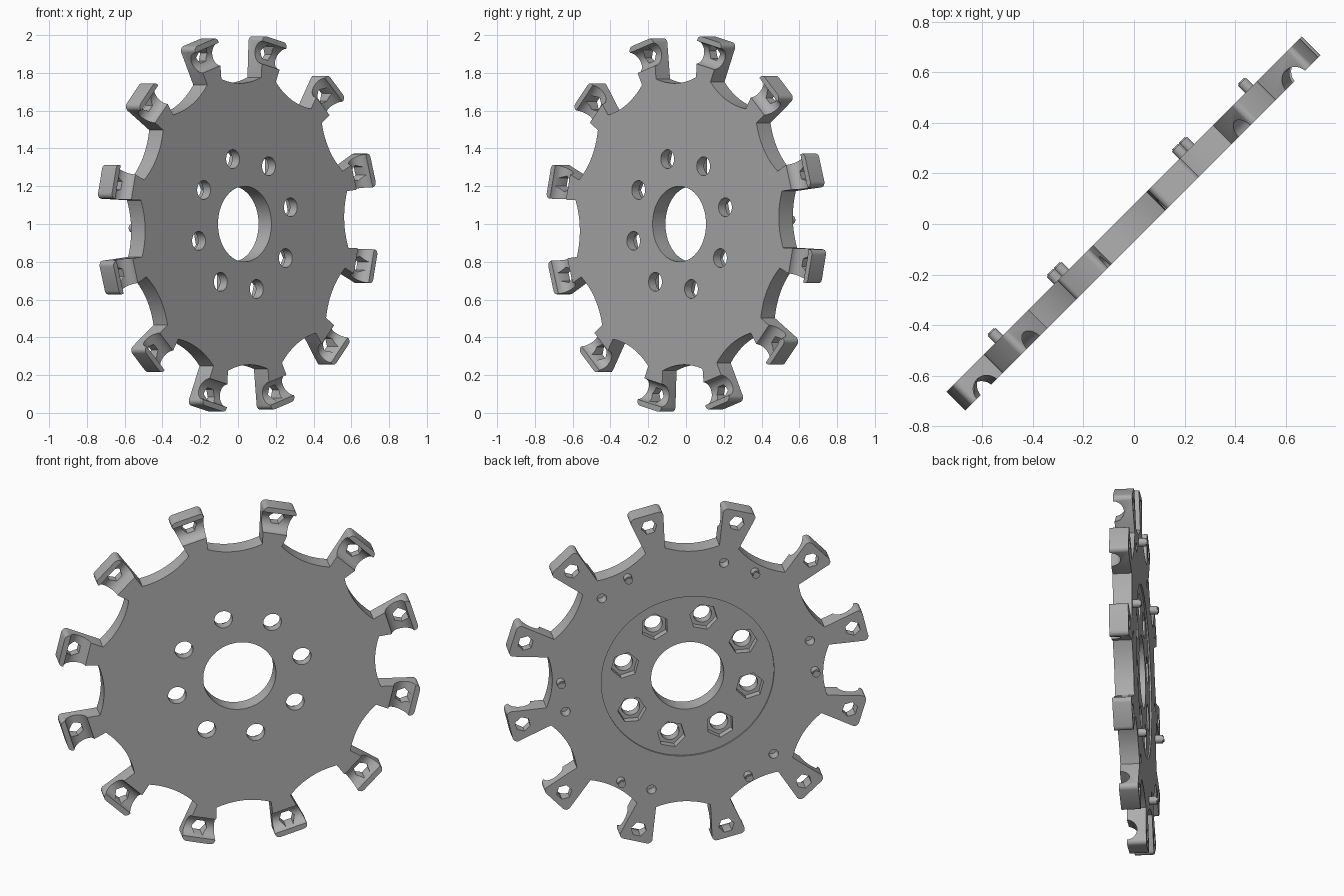
import bpy, bmesh
from math import sin, cos, pi, radians, sqrt
from mathutils import Matrix, Vector

if "Cube" in bpy.data.objects:
    bpy.data.objects.remove(bpy.data.objects["Cube"], do_unlink=True)

# One grey material
grey = bpy.data.materials.new("plain_grey")
grey.use_nodes = True
colour = (0.42, 0.42, 0.42, 1)
grey.diffuse_color = colour
grey.node_tree.nodes["Principled BSDF"].inputs["Base Color"].default_value = colour

ARMS = 12
PITCH = 2 * pi / ARMS
TURN = radians(1.8)             # small twist of the whole wheel
FRONT, BACK = 0.05, -0.055      # the wheel is built flat, its front facing +z
ROOT_R, TIP_R = 0.785, 1.004
ROOT_W, TIP_W = 0.055, 0.092    # half widths of an arm

# Local axes to world: disc stands upright, turned halfway between front and right
STAND = Matrix.Translation((0, 0, 1)) @ Matrix((
    (sqrt(0.5), 0, sqrt(0.5), 0),
    (sqrt(0.5), 0, -sqrt(0.5), 0),
    (0, 1, 0, 0),
    (0, 0, 0, 1)))


def make_object(name, bm):
    mesh = bpy.data.meshes.new(name)
    bmesh.ops.recalc_face_normals(bm, faces=bm.faces)
    bm.to_mesh(mesh)
    bm.free()
    mesh.materials.append(grey)
    obj = bpy.data.objects.new(name, mesh)
    bpy.context.collection.objects.link(obj)
    return obj


def add_cylinder(bm, radius, low, high, sides, matrix):
    place = matrix @ Matrix.Translation((0, 0, (low + high) / 2))
    return bmesh.ops.create_cone(bm, cap_ends=True, segments=sides, radius1=radius,
                                 radius2=radius, depth=high - low, matrix=place)["verts"]


def ring(count, start, radius):
    """Placements spaced evenly on a circle, local x pointing outwards."""
    return [Matrix.Rotation(start + i * 2 * pi / count, 4, 'Z') @ Matrix.Translation((radius, 0, 0))
            for i in range(count)]


def select_only(obj):
    bpy.ops.object.select_all(action='DESELECT')
    obj.select_set(True)
    bpy.context.view_layer.objects.active = obj


def cut(target, places, radius, low, high, sides):
    bm = bmesh.new()
    for place in places:
        add_cylinder(bm, radius, low, high, sides, place)
    cutter = make_object("cutter", bm)
    cutter.hide_render = True
    mod = target.modifiers.new("cut", 'BOOLEAN')
    mod.operation = 'DIFFERENCE'
    mod.solver = 'EXACT'
    mod.object = cutter
    select_only(target)
    bpy.ops.object.modifier_apply(modifier=mod.name)
    bpy.data.objects.remove(cutter, do_unlink=True)


# Outline of one arm followed by the scalloped rim up to the next arm
def arm_outline():
    points = [Vector((ROOT_R, -ROOT_W))]
    round_r = 0.025
    for side, first in ((-1, -pi / 2), (1, 0)):
        for i in range(5):
            a = first + i * pi / 8
            points.append(Vector((TIP_R - round_r + round_r * cos(a),
                                  side * (TIP_W - round_r) + round_r * sin(a))))
    points.append(Vector((ROOT_R, ROOT_W)))
    start = points[-1]
    end = Matrix.Rotation(PITCH, 2) @ points[0]
    inward = -(start + end).normalized()
    for i in range(1, 12):
        t = i / 12
        points.append(start.lerp(end, t) + inward * 0.027 * 4 * t * (1 - t))
    return points


# Wheel plate
bm = bmesh.new()
verts = []
for k in range(ARMS):
    spin = Matrix.Rotation(TURN + (k + 0.5) * PITCH, 2)
    for p in arm_outline():
        q = spin @ p
        verts.append(bm.verts.new((q.x, q.y, BACK)))
face = bm.faces.new(verts)
extruded = bmesh.ops.extrude_face_region(bm, geom=[face])["geom"]
bmesh.ops.translate(bm, vec=(0, 0, FRONT - BACK),
                    verts=[g for g in extruded if isinstance(g, bmesh.types.BMVert)])
plate = make_object("wheel_plate", bm)

centre = [Matrix.Identity(4)]
bolts = ring(8, radians(14.5), 0.355)
arm_start = TURN + PITCH / 2

# Shallow round recess on the back, hub hole, bolt holes with hexagonal nut pockets
cut(plate, centre, 0.475, BACK - 0.1, BACK + 0.009, 96)
cut(plate, centre, 0.2, -0.3, 0.3, 64)
cut(plate, bolts, 0.05, -0.3, 0.3, 32)
cut(plate, bolts, 0.078, BACK - 0.1, BACK + 0.05, 6)

# Rounded crosswise grooves and hexagonal holes in the arm ends
across = Matrix.Rotation(pi / 2, 4, 'X')
cut(plate, [m @ Matrix.Translation((0, 0, FRONT + 0.005)) @ across
            for m in ring(ARMS, arm_start, 0.915)], 0.06, -0.12, 0.12, 32)
cut(plate, ring(ARMS, arm_start, 0.932), 0.043, -0.3, 0.3, 6)

# Blind sockets at the root of every second arm, on the back
cut(plate, ring(6, arm_start + PITCH, 0.69), 0.026, BACK - 0.1, BACK + 0.06, 24)

# Locating pegs with softened ends, on the back
bm = bmesh.new()
for place in ring(6, TURN, 0.70):
    pin = add_cylinder(bm, 0.023, BACK - 0.047, BACK + 0.01, 24, place)
    rim = [e for e in bm.edges if all(v in pin and v.co.z < BACK - 0.04 for v in e.verts)]
    bmesh.ops.bevel(bm, geom=rim, offset=0.006, segments=2, affect='EDGES')
pegs = make_object("locating_pegs", bm)

for obj in (plate, pegs):
    obj.matrix_world = STAND
    select_only(obj)
    bpy.ops.object.shade_smooth_by_angle(angle=radians(30))
